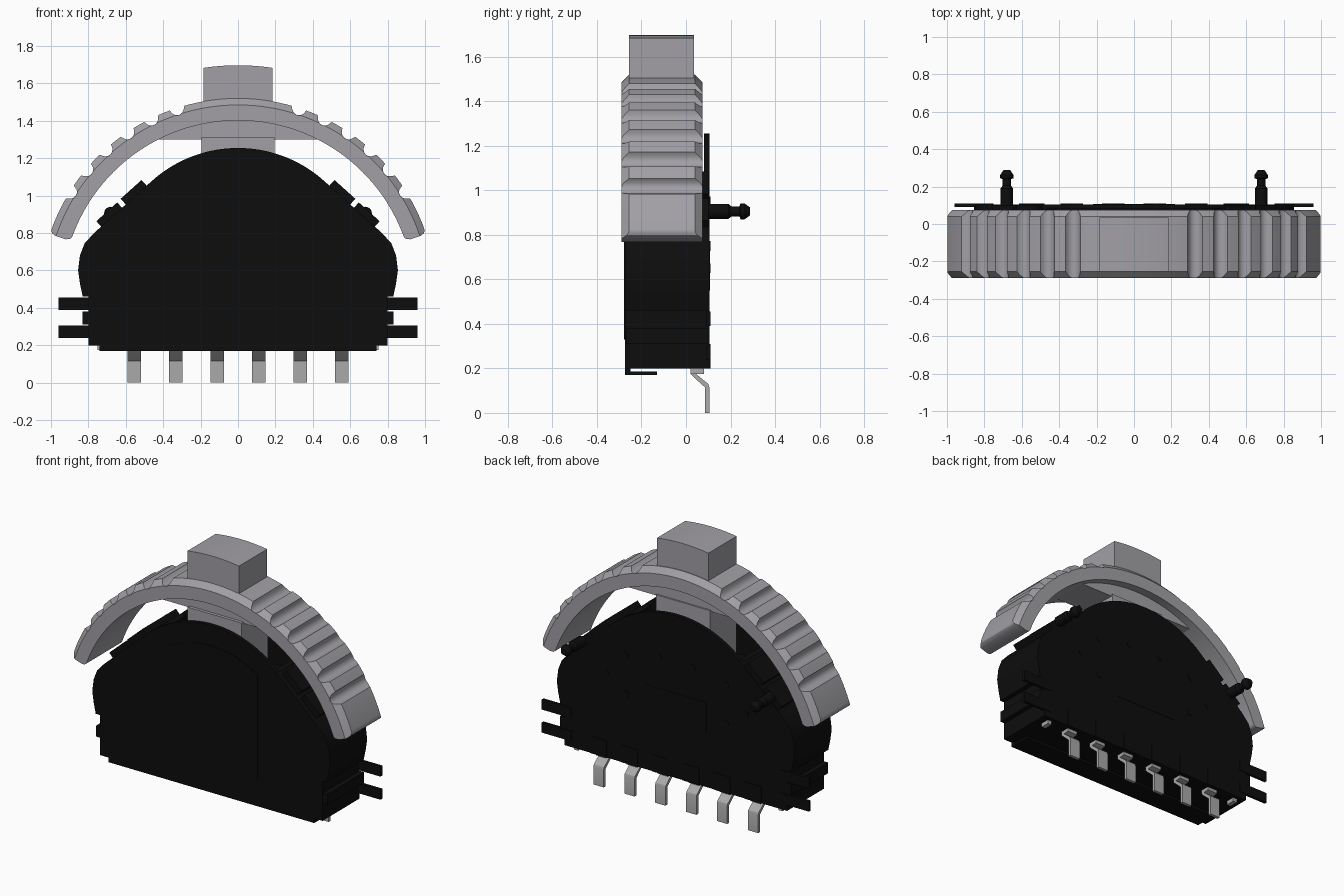
import bpy, bmesh
from math import sin, cos, sqrt, radians, pi
from mathutils import Matrix

if "Cube" in bpy.data.objects:
    bpy.data.objects.remove(bpy.data.objects["Cube"])


def material(name, rgb):
    m = bpy.data.materials.new(name)
    m.use_nodes = True
    m.diffuse_color = (*rgb, 1)
    node = m.node_tree.nodes["Principled BSDF"]
    node.inputs["Base Color"].default_value = (*rgb, 1)
    node.inputs["Roughness"].default_value = 0.6
    return m


BLACK = material("black plastic", (0.004, 0.004, 0.004))
GREY = material("grey plastic", (0.36, 0.35, 0.375))
METAL = material("pin metal", (0.4, 0.4, 0.4))
CZ = 0.46  # centre height of the curved slider


def finish(name, bm, mat, smooth=True):
    bmesh.ops.recalc_face_normals(bm, faces=bm.faces)
    me = bpy.data.meshes.new(name)
    bm.to_mesh(me)
    bm.free()
    me.materials.append(mat)
    ob = bpy.data.objects.new(name, me)
    bpy.context.collection.objects.link(ob)
    if smooth:
        bpy.ops.object.select_all(action="DESELECT")
        ob.select_set(True)
        bpy.context.view_layer.objects.active = ob
        bpy.ops.object.shade_smooth_by_angle(angle=radians(30))
    return ob


def prism(name, pts, lo, hi, mat, axis="y"):
    """Extrude a closed outline: (x, z) along y, or (y, z) along x."""
    place = (lambda a, b, t: (a, t, b)) if axis == "y" else (lambda a, b, t: (t, a, b))
    bm = bmesh.new()
    A = [bm.verts.new(place(a, b, lo)) for a, b in pts]
    B = [bm.verts.new(place(a, b, hi)) for a, b in pts]
    bm.faces.new(A)
    bm.faces.new(B[::-1])
    for i in range(len(pts)):
        j = (i + 1) % len(pts)
        bm.faces.new((A[i], A[j], B[j], B[i]))
    return finish(name, bm, mat)


def box(name, x, y, z, mat, tilt=0):
    """Box from (low, high) ranges, optionally turned about y."""
    mid = [(r[0] + r[1]) / 2 for r in (x, y, z)]
    size = [r[1] - r[0] for r in (x, y, z)]
    bm = bmesh.new()
    bmesh.ops.create_cube(bm, size=1, matrix=Matrix.Translation(mid)
                          @ Matrix.Rotation(tilt, 4, "Y") @ Matrix.Diagonal((*size, 1)))
    return finish(name, bm, mat, False)


def arc(r, cz, x, n=16):
    """Right half of an arc, from the crown out to x."""
    return [(x * i / n, cz + sqrt(r * r - (x * i / n) ** 2)) for i in range(n + 1)]


def mirrored(half):
    return half + [(-x, z) for x, z in reversed(half) if x > 0]


def lathe_y(name, x, z, prof, mat, n=20):
    """Turn (radius, y) pairs about a line along y."""
    bm = bmesh.new()
    rings = [[bm.verts.new((x + r * cos(2 * pi * k / n), y, z + r * sin(2 * pi * k / n)))
              for k in range(n)] for r, y in prof]
    for a, b in zip(rings, rings[1:]):
        for k in range(n):
            bm.faces.new((a[k], a[(k + 1) % n], b[(k + 1) % n], b[k]))
    bm.faces.new(rings[0])
    bm.faces.new(rings[-1])
    return finish(name, bm, mat)


# Housing: two thin walls around an open-topped core
crown = arc(0.69, 0.565, 0.47)
flank = [(0.77, 0.8), (0.82, 0.745), (0.845, 0.68), (0.855, 0.6), (0.845, 0.53), (0.83, 0.46)]
base = [(0.8, 0.46), (0.8, 0.2)]
prism("front_wall", mirrored(crown + flank + base + [(0.74, 0.2), (0.74, 0.17)]), -0.275, -0.25, BLACK)
prism("back_wall", mirrored(crown + flank + base), 0.08, 0.105, BLACK)
prism("housing_core", mirrored([(0, 0.9), (0.42, 0.95), (0.43, 1.07), (0.47, 1.07)] + flank + base),
      -0.25, 0.08, BLACK)
box("bottom_lip", (-0.74, 0.74), (-0.275, -0.13), (0.17, 0.185), BLACK)
prism("front_panel", mirrored(arc(0.6, 0.525, 0.335) + [(0.335, 0.35), (0.32, 0.33)]),
      -0.279, -0.27, BLACK)
box("back_panel", (-0.22, 0.22), (0.1, 0.108), (0.55, 0.75), BLACK)

# Parts repeated on both sides
for s, side in ((1, "left"), (-1, "right")):
    def span(a, b):
        return tuple(sorted((s * a, s * b)))
    for k, z in enumerate((0.24, 0.39)):
        box(f"{side}_tab_{k}", span(0.75, 0.96), (0.092, 0.11), (z, z + 0.066), BLACK)
    box(f"{side}_side_rib", span(0.78, 0.832), (-0.27, 0.105), (0.31, 0.38), BLACK)
    for k, (x, z) in enumerate(((0.555, 1.015), (0.685, 0.895))):
        box(f"{side}_shoulder_rail_{k}", (s * x - 0.075, s * x + 0.075), (-0.24, 0.1),
            (z - 0.025, z + 0.025), BLACK, s * radians(42))
    box(f"{side}_contact_foot", span(0.72, 0.75), (0.02, 0.08), (0.175, 0.205), METAL)
    lathe_y(f"{side}_snap_peg", s * 0.68, 0.905,
            [(0.034, 0.1), (0.034, 0.19), (0.022, 0.205), (0.022, 0.24),
             (0.036, 0.245), (0.036, 0.262), (0.018, 0.288)], BLACK)
    for k, (x, z) in enumerate(((0.12, 0.95), (0.36, 0.9), (0.36, 0.65), (0.5, 0.75))):
        lathe_y(f"{side}_back_stud_{k}", s * x, z, [(0.022, 0.1), (0.022, 0.109)], BLACK, 12)

# Solder pins, bent backward, with housing blocks above
pin = [(0.02, 0.22), (0.02, 0.175), (0.035, 0.16), (0.085, 0.115), (0.085, 0),
       (0.105, 0), (0.105, 0.115), (0.1, 0.13), (0.045, 0.175), (0.08, 0.18), (0.08, 0.22)]
for i in range(6):
    x = -0.555 + 0.222 * i
    prism(f"pin_{i}", pin, x - 0.037, x + 0.037, METAL, "x")
    box(f"pin_block_{i}", (x - 0.06, x + 0.06), (0.1, 0.109), (0.2, 0.31), BLACK)

# Curved slider: swept section with finger grooves and rounded ends
R_IN, R_EDGE, R_OUT, Y0, Y1 = 0.942, 1.025, 1.06, -0.29, 0.075
START, GROOVE, ROUND = 18.4, 0.038, 0.03
grooves = [32 + 8 * i for i in range(6)]
STEPS = 320
bm = bmesh.new()
sections = []
for i in range(STEPS + 1):
    deg = START + (180 - 2 * START) * i / STEPS
    fold = min(deg, 180 - deg)
    t = radians(deg)
    ro, ri = R_OUT, R_IN
    for g in grooves:
        d = radians(fold - g) * R_OUT
        if abs(d) < GROOVE:
            ro = min(ro, R_OUT - sqrt(GROOVE ** 2 - d * d))
    d = radians(fold - START)
    if d < ROUND:
        cut = ROUND - sqrt(ROUND ** 2 - (ROUND - d) ** 2)
        ro, ri = ro - cut, ri + cut
    edge = min(R_EDGE, ro - 0.001)
    inset = ro - edge
    loop = [(ri, Y0), (edge, Y0), (ro, Y0 + inset), (ro, Y1 - inset), (edge, Y1), (ri, Y1)]
    sections.append([bm.verts.new((r * cos(t), y, CZ + r * sin(t))) for r, y in loop])
for a, b in zip(sections, sections[1:]):
    for k in range(6):
        bm.faces.new((a[k], a[(k + 1) % 6], b[(k + 1) % 6], b[k]))
bm.faces.new(sections[0])
bm.faces.new(sections[-1])
finish("slider_arc", bm, GREY)

# Thumb knob, web under the slider and stem into the housing
prism("knob", mirrored(arc(1.237, CZ, 0.185) + [(0.185, 1.42)]), -0.255, 0.035, GREY)
prism("slider_web", mirrored(arc(0.95, CZ, 0.43) + [(0.43, 1.3)]), -0.22, 0.02, GREY)
box("slider_stem", (-0.195, 0.195), (-0.24, 0.03), (0.92, 1.31), GREY)
